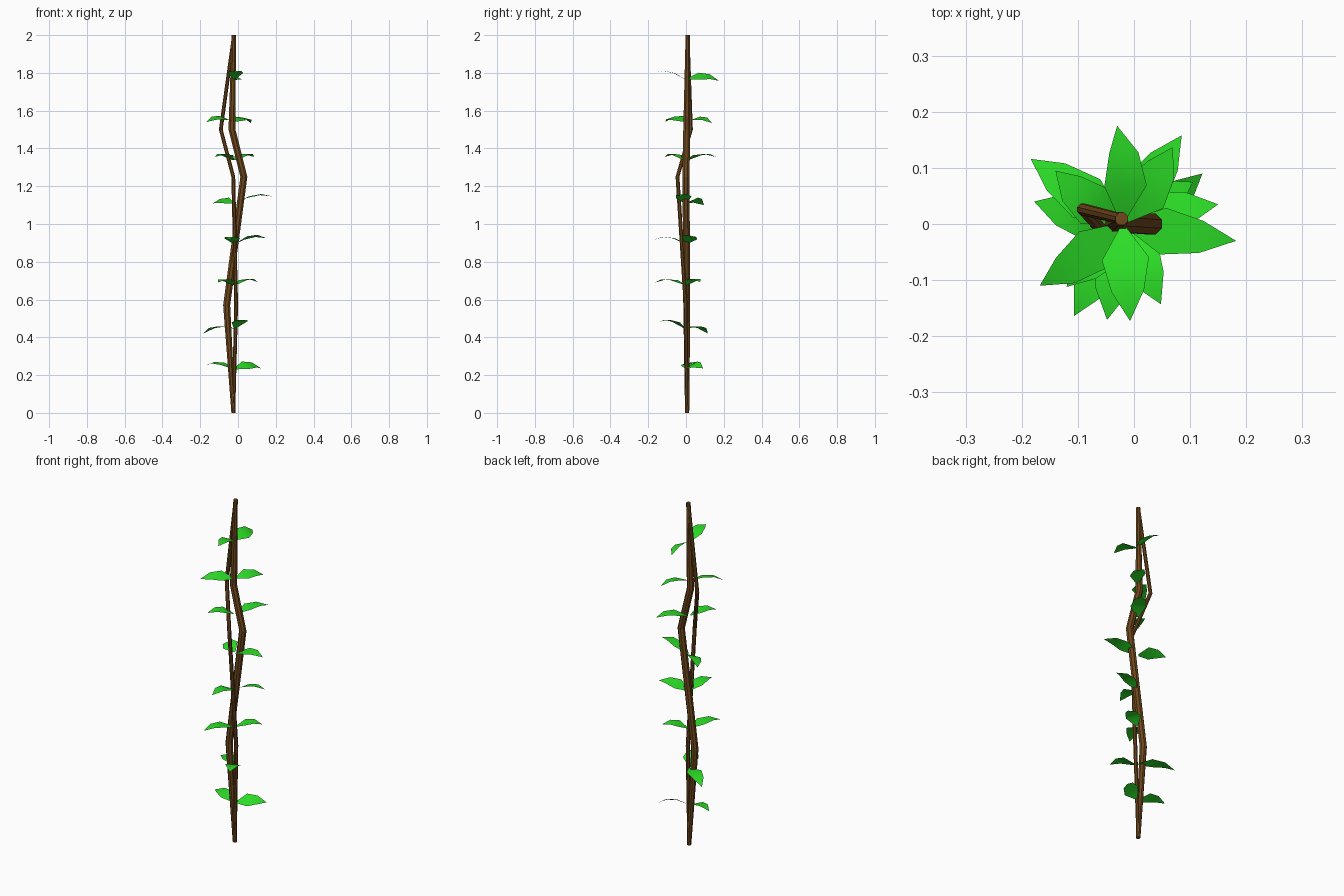
import bpy, bmesh, math
from mathutils import Vector, Matrix

if "Cube" in bpy.data.objects:
    bpy.data.objects.remove(bpy.data.objects["Cube"])


def material(name, color):
    m = bpy.data.materials.new(name)
    m.diffuse_color = color
    m.use_nodes = True
    m.node_tree.nodes["Principled BSDF"].inputs["Base Color"].default_value = m.diffuse_color
    return m


BARK = material("bark", (0.16, 0.065, 0.012, 1))
GREEN = material("leaf_green", (0.025, 0.72, 0.02, 1))


def finish(bm, name, mat):
    me = bpy.data.meshes.new(name)
    bm.to_mesh(me)
    bm.free()
    me.materials.append(mat)
    ob = bpy.data.objects.new(name, me)
    bpy.context.collection.objects.link(ob)
    return ob


def stem(name, points, sides=8):
    """Faceted tube through (x, y, z, radius) points."""
    bm = bmesh.new()
    rings = []
    for x, y, z, r in points:
        rings.append([bm.verts.new((x + r * math.cos(a), y + r * math.sin(a), z))
                      for a in (math.tau * (i + 0.5) / sides for i in range(sides))])
    for lo, hi in zip(rings, rings[1:]):
        for i in range(sides):
            j = (i + 1) % sides
            bm.faces.new((lo[i], lo[j], hi[j], hi[i]))
    bm.faces.new(rings[0][::-1])
    bm.faces.new(rings[-1])
    return finish(bm, name, BARK)


def leaf(name, base, tip, roll):
    """Arched pointed blade from base to tip, rolled about its length."""
    base, tip = Vector(base), Vector(tip)
    d = tip - base
    side = Vector((0, 0, 1)).cross(d).normalized()
    side = Matrix.Rotation(math.radians(roll), 3, d.normalized()) @ side
    up = d.normalized().cross(side)
    bm = bmesh.new()
    rows = []
    for t, half, lift in ((0, .007, 0), (.35, .042, .02), (.7, .029, .021)):
        c = base + d * t + up * lift
        rows.append([bm.verts.new(c + side * half * s) for s in (-1, 0, 1)])
    end = bm.verts.new(tip)
    for a, b in zip(rows, rows[1:]):
        for i in range(2):
            bm.faces.new((a[i], b[i], b[i + 1], a[i + 1]))
    for i in range(2):
        bm.faces.new((rows[-1][i], end, rows[-1][i + 1]))
    for f in bm.faces:
        f.smooth = True
    bm.normal_update()
    if sum(f.normal.z for f in bm.faces) < 0:
        bmesh.ops.reverse_faces(bm, faces=bm.faces[:])
    return finish(bm, name, GREEN)


# Two intertwined stems
stem("main_stem", [(-.024, .006, 0, .012), (-.06, .004, .57, .020),
                   (.031, 0, 1.25, .020), (-.032, .004, 1.5, .020), (-.022, .009, 2, .012)])
stem("thin_stem", [(-.024, .006, 0, .010), (-.01, -.002, .57, .011),
                   (-.025, -.045, 1.25, .011), (-.091, .026, 1.5, .011), (-.022, .009, 2, .010)])

# Leaf pairs: base height, then (tip x, tip y, tip z, roll) for each leaf
PAIRS = [
    (.234, (.122, .09, .236, 28), (-.178, .04, .25, -8)),
    (.448, (-.184, .116, .42, 0), (.048, -.143, .483, 0)),
    (.678, (-.107, -.164, .69, 0), (.105, .075, .693, 0)),
    (.897, (-.048, -.171, .917, 0), (.15, .035, .925, -12)),
    (1.11, (-.14, .095, 1.10, -20), (.182, -.03, 1.146, 6)),
    (1.338, (-.12, -.112, 1.355, 0), (.085, .158, 1.355, 0)),
    (1.543, (-.168, -.11, 1.54, -15), (.069, .137, 1.535, 12)),
    (1.768, (-.03, .175, 1.758, 26), (-.007, -.173, 1.80, 0)),
]
for n, (z, *pair) in enumerate(PAIRS, 1):
    for tag, (x, y, tz, roll) in zip("ab", pair):
        out = Vector((x + .02, y, 0)).normalized() * .008
        leaf(f"leaf_{n}{tag}", (-.02 + out.x, out.y, z), (x, y, tz), roll)
